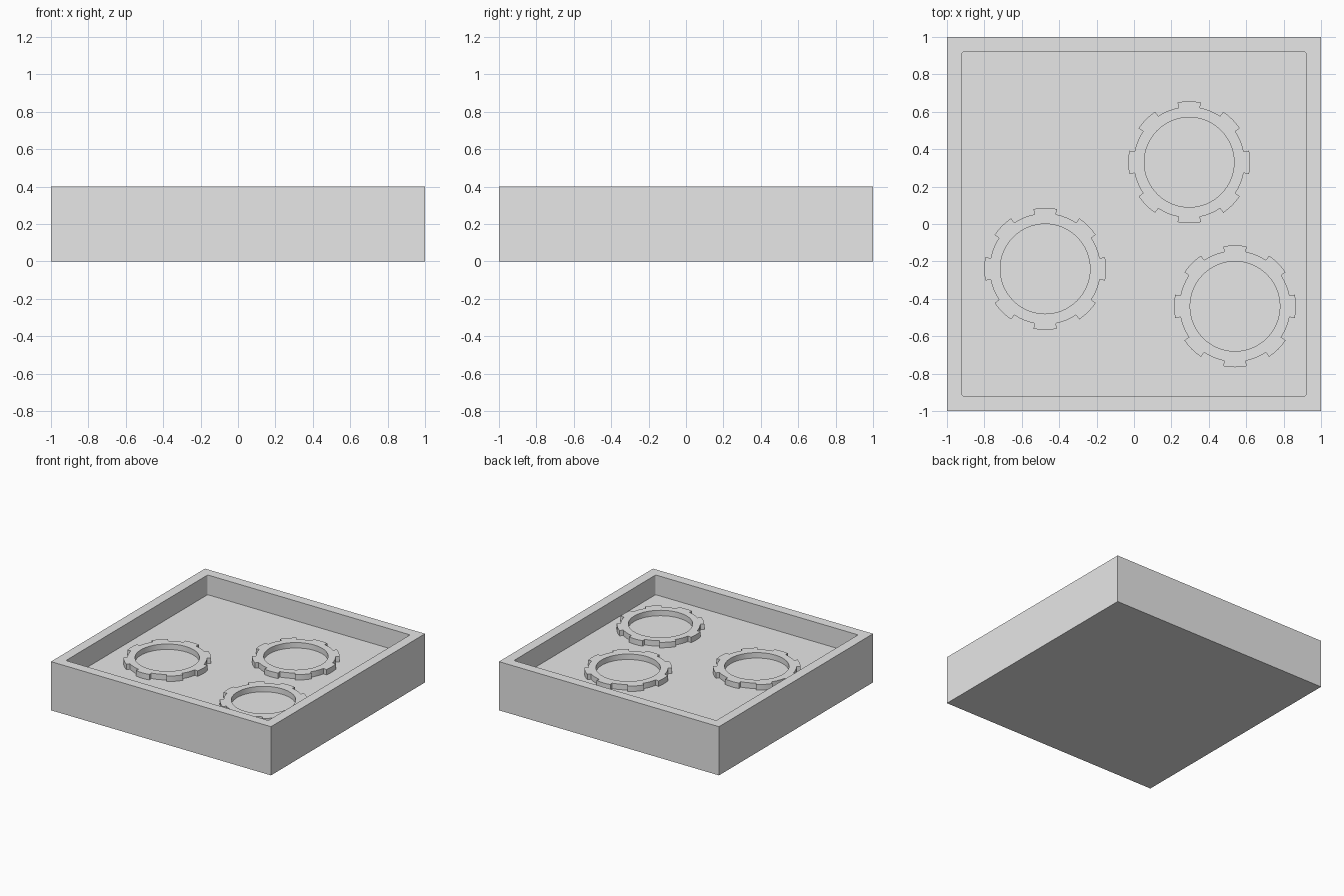
import bpy, bmesh, math

if "Cube" in bpy.data.objects:
    bpy.data.objects.remove(bpy.data.objects["Cube"])

grey = bpy.data.materials.new("light_grey")
grey.diffuse_color = (0.8, 0.8, 0.8, 1)
grey.use_nodes = True
grey.node_tree.nodes["Principled BSDF"].inputs["Base Color"].default_value = grey.diffuse_color

FLOOR, RIM, RING_TOP = 0.238, 0.4, 0.283


def finish(name, bm):
    bmesh.ops.recalc_face_normals(bm, faces=bm.faces)
    me = bpy.data.meshes.new(name)
    bm.to_mesh(me)
    bm.free()
    ob = bpy.data.objects.new(name, me)
    bpy.context.collection.objects.link(ob)
    me.materials.append(grey)
    return ob


def bridge(a, b, bm):
    n = len(a)
    for i in range(n):
        j = (i + 1) % n
        bm.faces.new((a[i], a[j], b[j], b[i]))


def rounded_square(bm, half, r, z, steps=4):
    """Square loop with rounded corners, steps + 1 points per corner."""
    loop = []
    for q in range(4):
        mid = math.radians(45 + 90 * q)
        cx = math.copysign(half - r, math.cos(mid))
        cy = math.copysign(half - r, math.sin(mid))
        for s in range(steps + 1):
            a = math.radians(90 * q + 90 * s / steps)
            loop.append(bm.verts.new((cx + r * math.cos(a), cy + r * math.sin(a), z)))
    return loop


# Open tray: square block with a shallow recess, slightly rounded inside
bm = bmesh.new()
outer = [[bm.verts.new((x, y, z)) for x, y in ((1, 1), (-1, 1), (-1, -1), (1, -1))]
         for z in (0, RIM)]
inner = [rounded_square(bm, 0.92, 0.012, z) for z in (RIM, FLOOR)]
bm.faces.new(outer[0])
bridge(outer[0], outer[1], bm)
bridge(inner[0], inner[1], bm)
bm.faces.new(inner[1])
for q in range(4):
    n = (q + 1) % 4
    corner = inner[0][q * 5:q * 5 + 5]
    for s in range(4):
        bm.faces.new((outer[1][q], corner[s], corner[s + 1]))
    bm.faces.new((outer[1][q], corner[4], inner[0][n * 5], outer[1][n]))
finish("tray", bm)


# Toothed rings standing on the tray floor
def toothed_ring(name, cx, cy, r_hole=0.24, r_body=0.297, r_tooth=0.326):
    profile = []
    for t in range(8):
        for off, r in ((-11.2, r_body), (-11, r_tooth), (-5.5, r_tooth), (0, r_tooth),
                       (5.5, r_tooth), (11, r_tooth), (11.2, r_body),
                       (17, r_body), (22.5, r_body), (28, r_body)):
            profile.append((math.radians(45 * t + off), r))

    bm = bmesh.new()

    def loop(z, hole):
        return [bm.verts.new((cx + (r_hole if hole else r) * math.cos(a),
                              cy + (r_hole if hole else r) * math.sin(a), z))
                for a, r in profile]

    low, high = FLOOR - 0.01, RING_TOP
    loops = [loop(low, False), loop(high, False), loop(high, True), loop(low, True)]
    for i in range(4):
        bridge(loops[i], loops[(i + 1) % 4], bm)
    ob = finish(name, bm)
    bpy.ops.object.select_all(action='DESELECT')
    ob.select_set(True)
    bpy.context.view_layer.objects.active = ob
    bpy.ops.object.shade_smooth_by_angle(angle=math.radians(30))


toothed_ring("ring_back", 0.295, 0.33)
toothed_ring("ring_left", -0.475, -0.24)
toothed_ring("ring_right", 0.54, -0.44)
